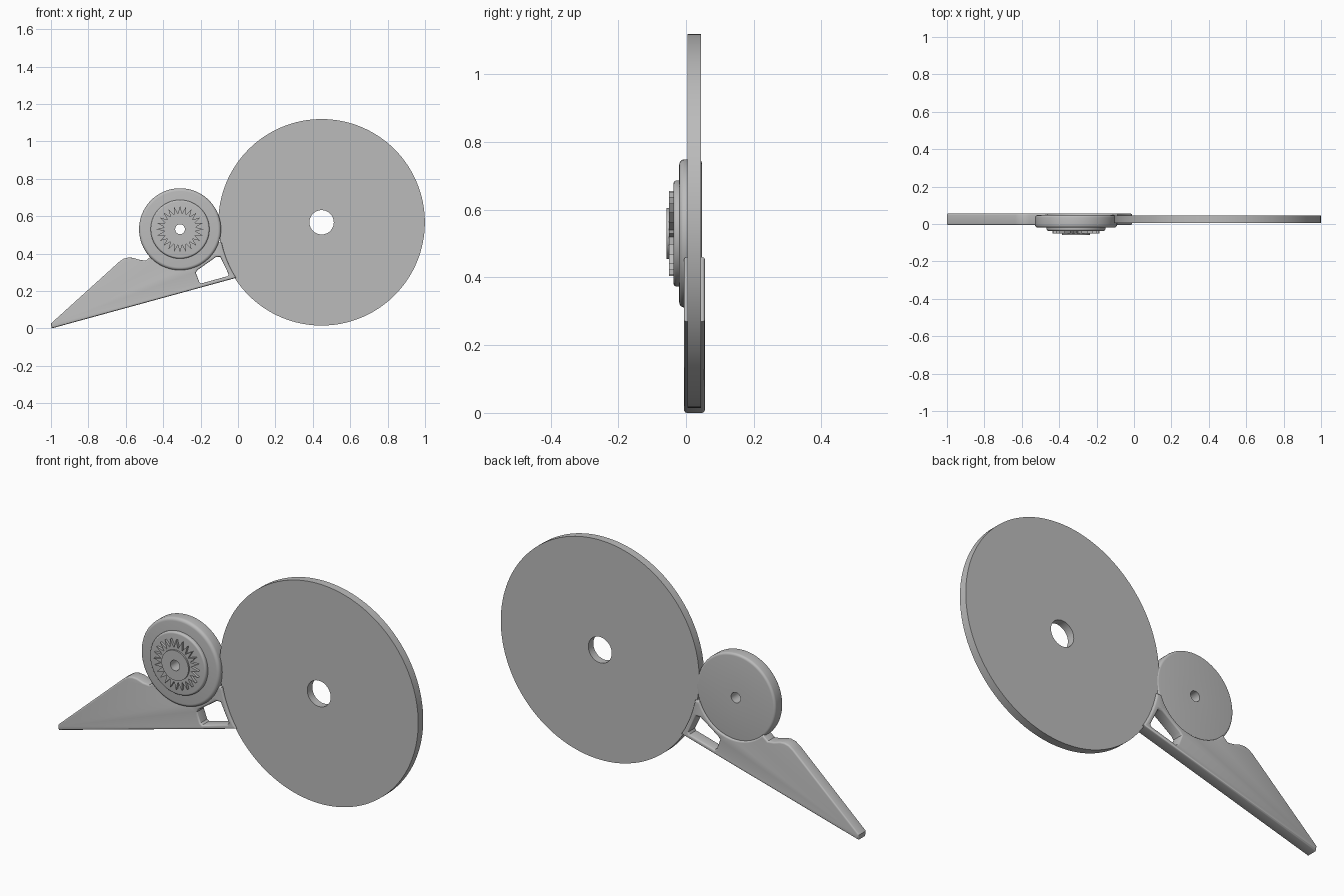
import bpy, bmesh
from math import sin, cos, pi, radians, asin

if "Cube" in bpy.data.objects:
    bpy.data.objects.remove(bpy.data.objects["Cube"], do_unlink=True)

gray = bpy.data.materials.new("plain gray")
gray.use_nodes = True
gray.diffuse_color = (0.5, 0.5, 0.5, 1)
gray.node_tree.nodes["Principled BSDF"].inputs["Base Color"].default_value = (0.5, 0.5, 0.5, 1)

DISC, DISC_R = (0.447, 0.567), 0.552
WHEEL, WHEEL_R = (-0.31, 0.53), 0.219
BORE = 0.026


def finish(name, data, smooth=True):
    ob = bpy.data.objects.new(name, data)
    bpy.context.collection.objects.link(ob)
    data.materials.append(gray)
    bpy.ops.object.select_all(action='DESELECT')
    ob.select_set(True)
    bpy.context.view_layer.objects.active = ob
    if ob.type == 'CURVE':
        bpy.ops.object.convert(target='MESH')
        ob = bpy.context.object
        ob.name = name
    bm = bmesh.new()
    bm.from_mesh(ob.data)
    bmesh.ops.remove_doubles(bm, verts=bm.verts, dist=0.0001)
    bmesh.ops.recalc_face_normals(bm, faces=bm.faces)
    bm.to_mesh(ob.data)
    bm.free()
    if smooth:
        bpy.ops.object.shade_smooth_by_angle(angle=radians(35))
    return ob


def lathe(name, centre, profile, segments=96):
    """Turn a closed (radius, y) profile about an axis along y."""
    bm = bmesh.new()
    rings = []
    for i in range(segments):
        a = 2 * pi * i / segments
        rings.append([bm.verts.new((centre[0] + r * cos(a), y, centre[1] + r * sin(a)))
                      for r, y in profile])
    n = len(profile)
    for i in range(segments):
        a, b = rings[i], rings[(i + 1) % segments]
        for j in range(n):
            k = (j + 1) % n
            bm.faces.new((a[j], a[k], b[k], b[j]))
    mesh = bpy.data.meshes.new(name)
    bm.to_mesh(mesh)
    bm.free()
    return finish(name, mesh)


def round_corner(r, y, size, facing, steps=5):
    """Quarter-round profile points at an outer rim, from side to face."""
    return [(r - size + size * cos(t), y - facing * size + facing * size * sin(t))
            for t in [pi / 2 * i / steps for i in range(steps + 1)]]


def arc(centre, r, start, end, steps):
    return [(centre[0] + r * cos(start + (end - start) * i / steps),
             centre[1] + r * sin(start + (end - start) * i / steps))
            for i in range(steps + 1)]


# Large plain disc with a centre hole
lathe("large_disc", DISC,
      [(0.065, 0.005), (DISC_R, 0.005), (DISC_R, 0.045), (0.065, 0.045)], 128)

# Small wheel with rounded rims
lathe("small_wheel", WHEEL,
      [(BORE, 0.047)] + round_corner(WHEEL_R, 0.047, 0.012, 1)[::-1]
      + round_corner(WHEEL_R, -0.02, 0.016, -1) + [(BORE, -0.02)])

# Raised plate on the wheel face
lathe("wheel_plate", WHEEL,
      [(BORE, -0.015), (0.157, -0.015)] + round_corner(0.157, -0.037, 0.01, -1)
      + [(BORE, -0.037)])

# Central hub
lathe("wheel_hub", WHEEL,
      [(BORE, -0.03), (0.075, -0.03), (0.075, -0.058), (BORE, -0.058)], 64)

# Ring of pointed teeth around the hub
TEETH = 24
bm = bmesh.new()
rows = []
for y in (-0.03, -0.05):
    rows.append([[bm.verts.new((WHEEL[0] + r * sin(a), y, WHEEL[1] + r * cos(a)))
                  for r in (0.05, 0.125 if i % 2 == 0 else 0.084)]
                 for i, a in enumerate(pi * k / TEETH for k in range(2 * TEETH))])
back, front = rows
for i in range(2 * TEETH):
    j = (i + 1) % (2 * TEETH)
    for row in rows:
        bm.faces.new((row[i][0], row[i][1], row[j][1], row[j][0]))
    for s in (0, 1):
        bm.faces.new((back[i][s], front[i][s], front[j][s], back[j][s]))
mesh = bpy.data.meshes.new("wheel_teeth")
bm.to_mesh(mesh)
bm.free()
finish("wheel_teeth", mesh, smooth=False)

# Wedge frame: cradles the wheel and follows the disc edge
disc_seat, wheel_seat = DISC_R - 0.007, WHEEL_R - 0.009
low = pi + asin((DISC[1] - 0.27) / disc_seat)
top_z = 0.46
high = pi + asin((DISC[1] - top_z) / disc_seat)
wheel_top = -asin((WHEEL[1] - top_z) / wheel_seat)
outline = arc(DISC, disc_seat, low, high, 12)
outline += arc(WHEEL, wheel_seat, wheel_top, radians(-137), 32)
outline += [(-0.492, 0.362), (-0.525, 0.366), (-0.56, 0.377), (-0.585, 0.379),
            (-0.61, 0.373), (-0.635, 0.356), (-1.0, 0.026), (-0.996, 0.0)]
window = [(-0.226, 0.298), (-0.216, 0.312), (-0.117, 0.382), (-0.095, 0.382),
          (-0.05, 0.29), (-0.056, 0.279), (-0.196, 0.24), (-0.207, 0.247)]

curve = bpy.data.curves.new("wedge_frame", 'CURVE')
curve.dimensions = '2D'
curve.fill_mode = 'BOTH'
ROUND = 0.008
curve.extrude = 0.031 - ROUND
curve.bevel_depth = ROUND
curve.bevel_resolution = 2
curve.offset = -ROUND
for points in (outline, window):
    spline = curve.splines.new('POLY')
    spline.points.add(len(points) - 1)
    for p, (x, z) in zip(spline.points, points):
        p.co = (x, z, 0, 1)
    spline.use_cyclic_u = True
frame = finish("wedge_frame", curve)
frame.rotation_euler = (pi / 2, 0, 0)
frame.location = (0, 0.025, 0)
